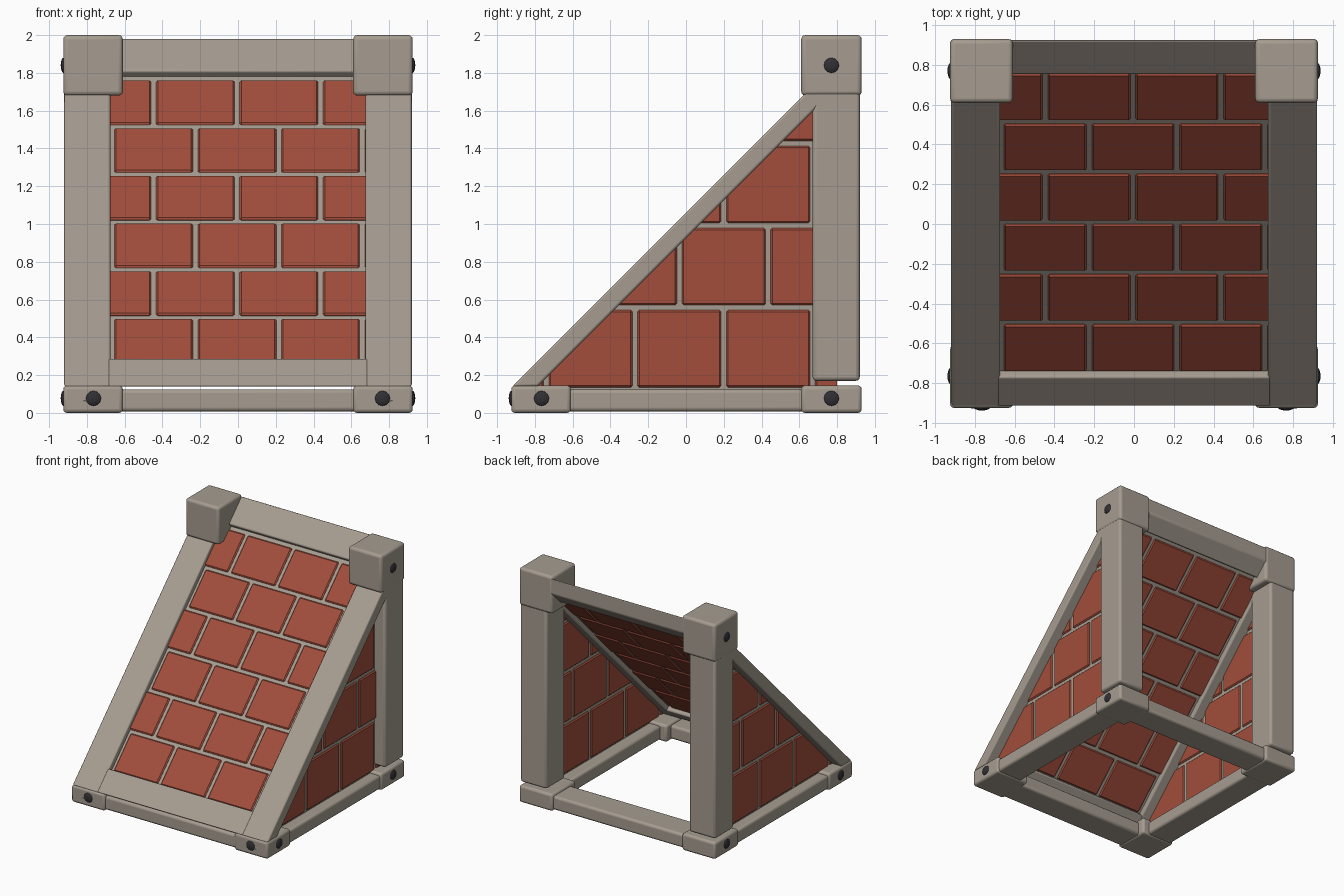
import bpy, bmesh, math
from mathutils import Matrix, Vector

if "Cube" in bpy.data.objects:
    bpy.data.objects.remove(bpy.data.objects["Cube"])


def material(name, rgb):
    m = bpy.data.materials.new(name)
    m.diffuse_color = (*rgb, 1)
    m.use_nodes = True
    m.node_tree.nodes["Principled BSDF"].inputs["Base Color"].default_value = m.diffuse_color
    return m


STONE = material("warm_grey_stone", (0.38, 0.335, 0.28))
BRICK = material("red_brick", (0.36, 0.075, 0.043))
IRON = material("dark_iron", (0.03, 0.03, 0.035))


def finish(bm, name, mat):
    bmesh.ops.recalc_face_normals(bm, faces=bm.faces)
    me = bpy.data.meshes.new(name)
    bm.to_mesh(me)
    bm.free()
    me.materials.append(mat)
    ob = bpy.data.objects.new(name, me)
    bpy.context.collection.objects.link(ob)
    return ob


def soften(bm, edges, width, segments=3):
    res = bmesh.ops.bevel(bm, geom=edges, offset=width, segments=segments,
                          profile=0.5, affect='EDGES')
    for f in res['faces']:
        f.smooth = segments > 1


def add_box(bm, lo, hi, bevel=0, segments=3):
    lo, hi = Vector(lo), Vector(hi)
    mat = Matrix.Translation((lo + hi) / 2) @ Matrix.Diagonal((*(hi - lo), 1))
    verts = bmesh.ops.create_cube(bm, size=1, matrix=mat)['verts']
    if bevel:
        soften(bm, list({e for v in verts for e in v.link_edges}), bevel, segments)


def box(name, lo, hi, bevel=0.02):
    bm = bmesh.new()
    add_box(bm, lo, hi, bevel)
    return finish(bm, name, STONE)


def prism(name, profile, x0, x1, bevel=0.012):
    """Extrude a (y, z) profile along x."""
    bm = bmesh.new()
    face = bm.faces.new([bm.verts.new((x0, y, z)) for y, z in profile])
    ext = bmesh.ops.extrude_face_region(bm, geom=[face])['geom']
    moved = [g for g in ext if isinstance(g, bmesh.types.BMVert)]
    bmesh.ops.translate(bm, verts=moved, vec=(x1 - x0, 0, 0))
    soften(bm, bm.edges[:], bevel)
    return finish(bm, name, STONE)


def clip(bm, planes):
    for co, no in planes:
        geom = bm.verts[:] + bm.edges[:] + bm.faces[:]
        cut = bmesh.ops.bisect_plane(bm, geom=geom, plane_co=co, plane_no=no,
                                     clear_outer=True)['geom_cut']
        bmesh.ops.holes_fill(bm, edges=[e for e in cut if isinstance(e, bmesh.types.BMEdge)])


def brick_wall(name, matrix, size, rows, pitch, joints, depth, planes):
    """Running-bond bricks over a mortar slab; local axes are length, height, depth."""
    (u0, u1), (v0, dv), gap = size, pitch, 0.027
    du, (back, front) = joints[2], depth
    bm = bmesh.new()
    for r in range(rows):
        u = joints[r % 2]
        while u < u1:
            if u + du > u0:
                add_box(bm, (u + gap / 2, v0 + r * dv + gap / 2, back),
                        (u + du - gap / 2, v0 + (r + 1) * dv - gap / 2, front), 0.009, 1)
            u += du
    slab = bmesh.new()
    add_box(slab, (u0, v0 - 0.06, back + 0.011), (u1, v0 + rows * dv + 0.06, front - 0.011))
    for part, label, mat in ((bm, "bricks", BRICK), (slab, "mortar", STONE)):
        bmesh.ops.transform(part, matrix=matrix, verts=part.verts)
        clip(part, planes)
        finish(part, name + "_" + label, mat)


# Sloped frame: surface z = y + 1.06, underside z = y + 0.925
TOP, LOW = 1.06, 0.925
for s, side in ((-1, "left"), (1, "right")):
    prism("slope_side_" + side, [(-0.92, 0.14), (0.925, 0.925 + TOP), (0.925, 0.925 + LOW),
                                 (0.14 - LOW, 0.14)], s * 0.675, s * 0.92)
h = (TOP - LOW) / 2
prism("slope_bottom_rail", [(-0.92, 0.14), (-0.77, 0.29), (-0.77 + h, 0.29 - h),
                            (0.14 - LOW, 0.14)], -0.69, 0.69)
prism("slope_top_rail", [(0.75, 0.75 + TOP), (0.925, 0.925 + TOP), (0.925, 0.925 + LOW),
                         (0.75 + h, 0.75 + TOP - h)], -0.69, 0.69)

# Bottom rails
for s, fb, lr in ((-1, "front", "left"), (1, "back", "right")):
    a, b = sorted((s * 0.67, s * 0.91))
    box("base_rail_" + fb, (-0.65, a, 0.008), (0.65, b, 0.125))
    box("base_rail_" + lr, (a, -0.65, 0.008), (b, 0.65, 0.125))

# Posts, caps and corner blocks
for s, side in ((-1, "left"), (1, "right")):
    a, b = sorted((s * 0.61, s * 0.925))
    box("cap_" + side, (a, 0.61, 1.68), (b, 0.93, 2.0), 0.022)
    box("front_corner_" + side, (a, -0.925, 0), (b, -0.61, 0.145))
    box("back_corner_" + side, (a, 0.61, 0), (b, 0.93, 0.145))
    a, b = sorted((s * 0.67, s * 0.92))
    box("post_" + side, (a, 0.67, 0.17), (b, 0.92, 1.72))

# Sloped brick panel
r = math.sqrt(0.5)
slope = Matrix(((1, 0, 0, 0), (0, r, -r, -TOP), (0, r, r, 0), (0, 0, 0, 1)))
v_start = (0.283 + 0.022) / r - 0.032
brick_wall("slope", slope, (-0.69, 0.69), 6, (v_start, 0.2525 / r),
           (-0.668, -0.889, 0.442), (-0.064, -0.032),
           [((0.69, 0, 0), (1, 0, 0)), ((-0.69, 0, 0), (-1, 0, 0)),
            ((0, 0.88, 0), (0, 1, 0)), ((0, 0, 0.16), (0, 0, -1))])

# Triangular side brick panels
for s, side in ((-1, "left"), (1, "right")):
    wall = Matrix(((0, 0, s, 0), (1, 0, 0, 0), (0, 1, 0, 0), (0, 0, 0, 1)))
    brick_wall("side_" + side, wall, (-0.95, 0.8), 4, (0.122, 0.435),
               (-1.21, -0.975, 0.47), (0.76, 0.83),
               [((0, 0, 0.99), (0, -1, 1)), ((0, 0.8, 0), (0, 1, 0)),
                ((0, 0, 0.04), (0, 0, -1))])


# Iron studs: flattened domes on the front and side faces
def stud(name, loc, axis):
    bm = bmesh.new()
    bmesh.ops.create_uvsphere(bm, u_segments=12, v_segments=6, radius=0.042)
    rot = Vector((0, 0, 1)).rotation_difference(Vector(axis)).to_matrix().to_4x4()
    bmesh.ops.transform(bm, verts=bm.verts, matrix=Matrix.Translation(loc) @ rot
                        @ Matrix.Diagonal((1, 1, 0.4, 1)))
    finish(bm, name, IRON)


for s, side in ((-1, "left"), (1, "right")):
    stud("front_stud_" + side, (s * 0.765, -0.922, 0.077), (0, -1, 0))
    for part, y, z in (("low_front", -0.765, 0.077), ("low_back", 0.77, 0.077),
                       ("cap", 0.77, 1.84)):
        stud(f"{part}_stud_{side}", (s * 0.922, y, z), (s, 0, 0))
